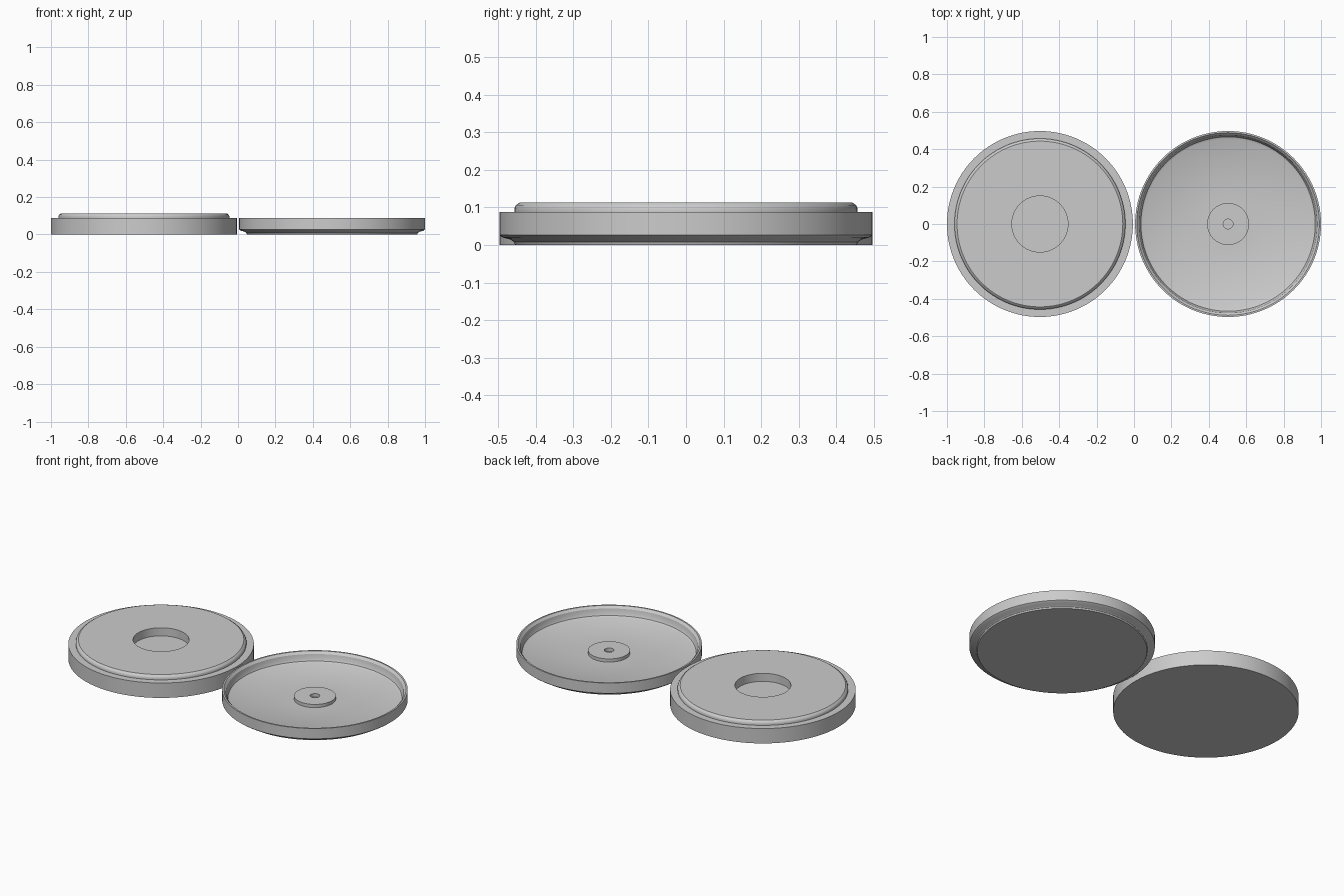
import bpy, bmesh, math

cube = bpy.data.objects.get("Cube")
if cube:
    bpy.data.objects.remove(cube, do_unlink=True)

grey = bpy.data.materials.new("light_grey")
grey.use_nodes = True
colour = (0.6, 0.6, 0.6, 1)
grey.diffuse_color = colour
grey.node_tree.nodes["Principled BSDF"].inputs["Base Color"].default_value = colour

SEGMENTS = 128
RADIUS = 0.497


def lathe(name, profile, x):
    """Spin a closed (radius, height) profile, from axis to axis, about z."""
    bm = bmesh.new()
    verts = [bm.verts.new((r, 0, z)) for r, z in profile]
    edges = [bm.edges.new(pair) for pair in zip(verts, verts[1:])]
    bmesh.ops.spin(bm, geom=verts + edges, cent=(0, 0, 0), axis=(0, 0, 1),
                   angle=math.tau, steps=SEGMENTS, use_duplicate=False)
    bmesh.ops.remove_doubles(bm, verts=bm.verts, dist=0.0002)
    bmesh.ops.recalc_face_normals(bm, faces=bm.faces)
    mesh = bpy.data.meshes.new(name)
    bm.to_mesh(mesh)
    bm.free()
    mesh.materials.append(grey)
    obj = bpy.data.objects.new(name, mesh)
    bpy.context.collection.objects.link(obj)
    obj.location.x = x
    bpy.ops.object.select_all(action="DESELECT")
    obj.select_set(True)
    bpy.context.view_layer.objects.active = obj
    bpy.ops.object.shade_smooth_by_angle(angle=math.radians(30))


# Solid disc: stepped rim, bevelled raised top, round central pocket
lathe("solid_disc", [
    (0, 0), (RADIUS, 0), (RADIUS, 0.088), (0.457, 0.088),
    (0.457, 0.098), (0.453, 0.106), (0.443, 0.113),
    (0.15, 0.113), (0.15, 0.065), (0, 0.065)], -0.503)

# Shallow tray: stepped foot, thin raised wall, central hub with a small hole
lathe("shallow_tray", [
    (0, 0), (0.455, 0), (0.458, 0.008), (0.468, 0.015), (0.488, 0.02),
    (RADIUS, 0.027), (RADIUS, 0.088), (0.488, 0.088), (0.476, 0.075),
    (0.472, 0.05), (0.466, 0.038), (0.455, 0.032),
    (0.112, 0.032), (0.112, 0.051), (0.026, 0.051), (0.026, 0.032),
    (0, 0.032)], 0.503)
